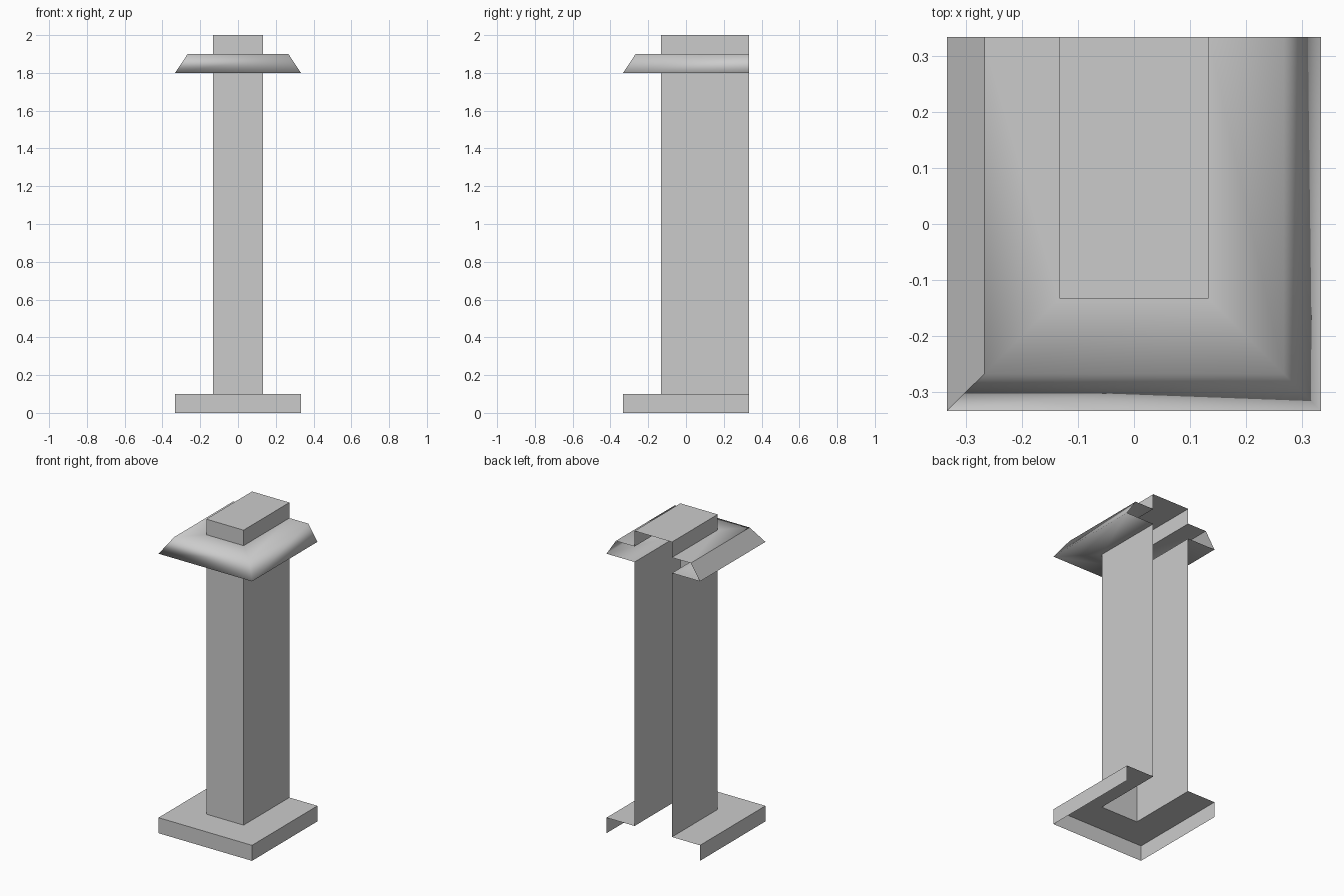
import bpy, bmesh

if "Cube" in bpy.data.objects:
    bpy.data.objects.remove(bpy.data.objects["Cube"])

BACK = 0.333  # open back plane


def u_shell(name, profile, lid=False, smooth=False):
    """Sweep an (offset, z) profile round the left, front and right sides; the back stays open."""
    bm = bmesh.new()
    rows = [[bm.verts.new(p) for p in ((-d, BACK, z), (-d, -d, z), (d, -d, z), (d, BACK, z))]
            for d, z in profile]
    for low, high in zip(rows, rows[1:]):
        for i in range(3):
            face = bm.faces.new((low[i], low[i + 1], high[i + 1], high[i]))
            # the left slope stays crisp, the rest of the moulding is soft
            left_slope = i == 0 and low[0].co.z != high[0].co.z
            face.smooth = smooth and not left_slope
    if lid:
        bm.faces.new(rows[-1])
    mesh = bpy.data.meshes.new(name)
    bm.to_mesh(mesh)
    bm.free()
    obj = bpy.data.objects.new(name, mesh)
    bpy.context.collection.objects.link(obj)
    return obj


# Plinth: skirt and ledge, open underneath
u_shell("base", [(0.333, 0), (0.333, 0.1), (0.133, 0.1)])
# Tall hollow shaft
u_shell("shaft", [(0.133, 0.1), (0.133, 1.8)])
# Flared moulding: underside, sloped face, top ledge
u_shell("cap_moulding", [(0.133, 1.8), (0.333, 1.8), (0.267, 1.9), (0.133, 1.9)], smooth=True)
# Block above the moulding
u_shell("top_block", [(0.133, 1.9), (0.133, 2.0)], lid=True)
